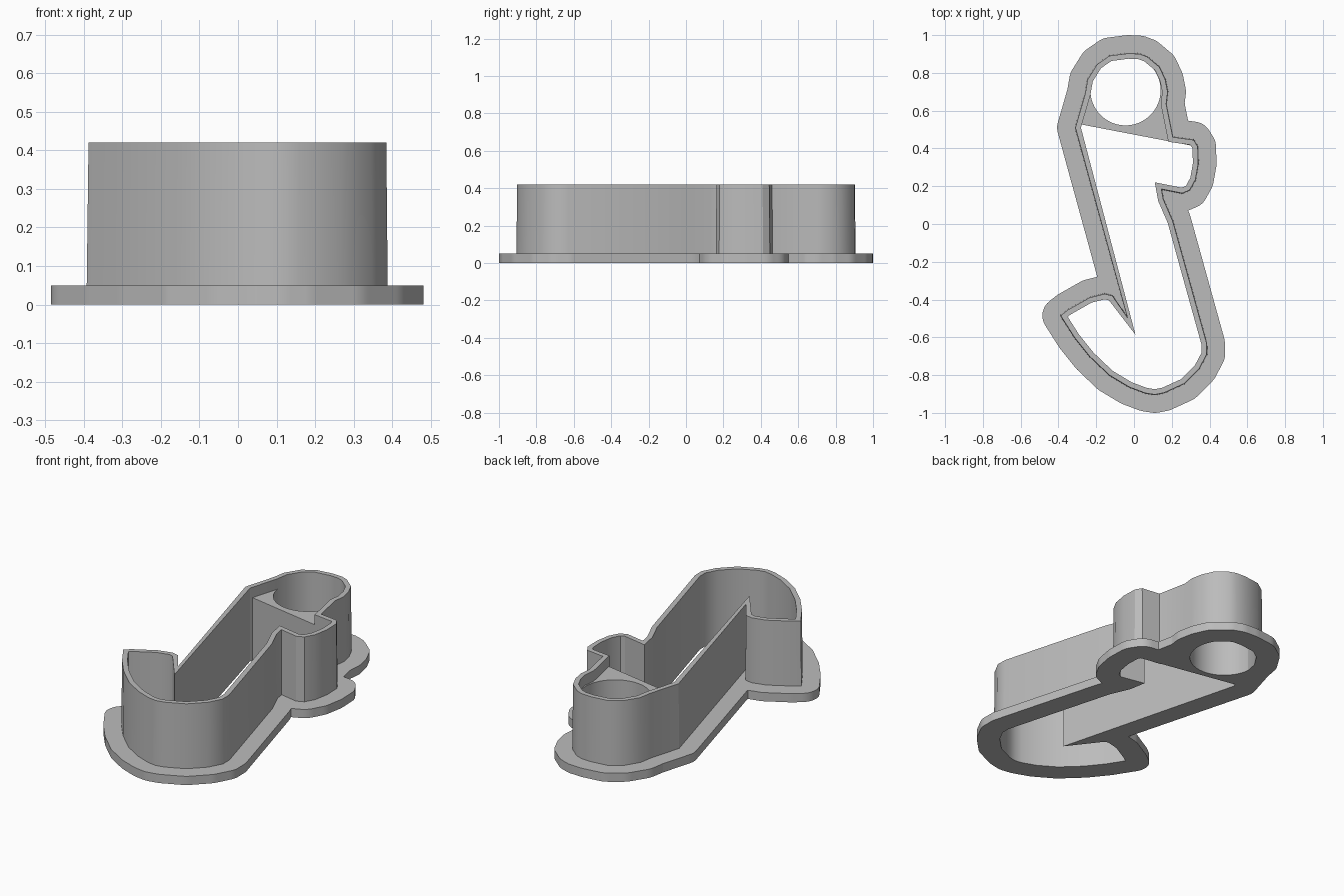
import bpy
import bmesh
import math
from mathutils import Vector
from mathutils.geometry import intersect_point_line

WALL_TOP = 0.42
BRIDGE_TOP = 0.36
FLANGE_TOP = 0.05
THICKNESS = 0.028
FLANGE_WIDTH = 0.097

# Outer wall outline at the top edge, clockwise from the head of the shape
OUTLINE = [Vector(p) for p in (
    (-.03, .903), (.03, .9), (.07, .885), (.135, .83), (.165, .765), (.178, .7),
    (.17, .635), (.205, .46), (.315, .445), (.337, .41), (.34, .32),
    (.325, .235), (.295, .18), (.255, .163), (.145, .185), (.155, .13),
    (.205, .015), (.384, -.63), (.385, -.69), (.345, -.765), (.265, -.845),
    (.16, -.893), (.11, -.903), (.06, -.895), (-.025, -.863), (-.13, -.8),
    (-.235, -.7), (-.315, -.6), (-.388, -.485), (-.35, -.455), (-.235, -.39),
    (-.155, -.37), (-.115, -.38), (-.035, -.495), (-.31, .51), (-.258, .69),
    (-.245, .765), (-.195, .845), (-.13, .89))]


def edges(points):
    return list(zip(points, points[1:] + points[:1]))


def normal(a, b):
    d = (b - a).normalized()
    return Vector((-d.y, d.x))


def mitred(points, dist):
    """Offset every corner along its mitre, with a limit on sharp corners."""
    out = []
    for i, p in enumerate(points):
        n1 = normal(points[i - 1], p)
        n2 = normal(p, points[(i + 1) % len(points)])
        m = (n1 + n2).normalized()
        out.append(p + m * dist * min(1 / max(m.dot(n1), 0.01), 3.6))
    return out


def rounded(points, dist, step=0.01):
    """Outward offset with round corners; overlapping stretches are dropped."""
    raw = []
    for i, (a, b) in enumerate(edges(points)):
        n1, n2 = normal(points[i - 1], a), normal(a, b)
        turn = n1.angle_signed(n2)
        if turn > 0:
            count = max(1, math.ceil(turn / math.radians(12)))
            for k in range(count):
                t = math.atan2(n1.y, n1.x) - turn * k / count
                raw.append(a + Vector((math.cos(t), math.sin(t))) * dist)
        count = max(1, math.ceil((b - a).length / step))
        raw += [a.lerp(b, k / count) + n2 * dist for k in range(count + 1)]

    def clearance(p):
        best = dist * 2
        for a, b in edges(points):
            q, t = intersect_point_line(p, a, b)
            q = a.lerp(b, min(max(t, 0), 1))
            best = min(best, (p - q).length)
        return best

    kept = []
    for p in raw:
        if clearance(p) > dist - 0.001:
            if not kept or (p - kept[-1]).length > 0.002:
                kept.append(p)
    return kept


def finish(obj):
    """Clean the mesh, set the colour and the shading."""
    bm = bmesh.new()
    bm.from_mesh(obj.data)
    bmesh.ops.remove_doubles(bm, verts=bm.verts, dist=0.0001)
    bmesh.ops.recalc_face_normals(bm, faces=bm.faces)
    bm.to_mesh(obj.data)
    bm.free()
    obj.data.materials.clear()
    obj.data.materials.append(grey)
    bpy.ops.object.select_all(action='DESELECT')
    obj.select_set(True)
    bpy.context.view_layer.objects.active = obj
    bpy.ops.object.shade_smooth_by_angle(angle=math.radians(30))


def plate(name, loops, height):
    """Flat plate from an outer loop and holes, standing on the ground."""
    curve = bpy.data.curves.new(name, 'CURVE')
    curve.dimensions = '2D'
    curve.fill_mode = 'BOTH'
    curve.extrude = height / 2
    for loop in loops:
        spline = curve.splines.new('POLY')
        spline.points.add(len(loop) - 1)
        for point, p in zip(spline.points, loop):
            point.co = (p.x, p.y, 0, 1)
        spline.use_cyclic_u = True
    source = bpy.data.objects.new(name + "_curve", curve)
    bpy.context.collection.objects.link(source)
    graph = bpy.context.evaluated_depsgraph_get()
    mesh = bpy.data.meshes.new_from_object(source.evaluated_get(graph))
    bpy.data.objects.remove(source)
    obj = bpy.data.objects.new(name, mesh)
    bpy.context.collection.objects.link(obj)
    for v in mesh.vertices:
        v.co.z += height / 2
    finish(obj)
    return obj


def ring_wall(name, sections):
    """Closed tube wall: joins successive (outline, height) loops."""
    bm = bmesh.new()
    rings = [[bm.verts.new((p.x, p.y, z)) for p in loop] for loop, z in sections]
    for low, high in edges(rings):
        for (a, b), (c, d) in zip(edges(low), edges(high)):
            bm.faces.new((a, b, d, c))
    mesh = bpy.data.meshes.new(name)
    bm.to_mesh(mesh)
    bm.free()
    obj = bpy.data.objects.new(name, mesh)
    bpy.context.collection.objects.link(obj)
    finish(obj)
    return obj


cube = bpy.data.objects.get("Cube")
if cube:
    bpy.data.objects.remove(cube)

grey = bpy.data.materials.new("grey_plastic")
grey.use_nodes = True
grey.diffuse_color = (0.5, 0.5, 0.5, 1)
grey.node_tree.nodes["Principled BSDF"].inputs["Base Color"].default_value = (0.5, 0.5, 0.5, 1)

# Cutting wall, slightly tapered outside and upright inside
inner = mitred(OUTLINE, -THICKNESS)
base = mitred(OUTLINE, 0.004)
ring_wall("cutting_wall", [(base, 0), (OUTLINE, WALL_TOP), (inner, WALL_TOP), (inner, 0)])

# Wide flange around the foot of the wall
plate("base_flange", [rounded(OUTLINE, FLANGE_WIDTH), OUTLINE], FLANGE_TOP)

# Bridge across the head, with a round hole
embedded = mitred(OUTLINE, -0.002)
rim = [Vector((-.295, .53))] + embedded[-4:] + embedded[:9] + [Vector((.32, .412))]
centre, radius, sides = Vector((-.045, .708)), 0.186, 64
hole = [centre + radius * Vector((math.cos(t), math.sin(t)))
        for t in (math.tau * k / sides for k in range(sides))]
plate("head_bridge", [rim, hole], BRIDGE_TOP)
